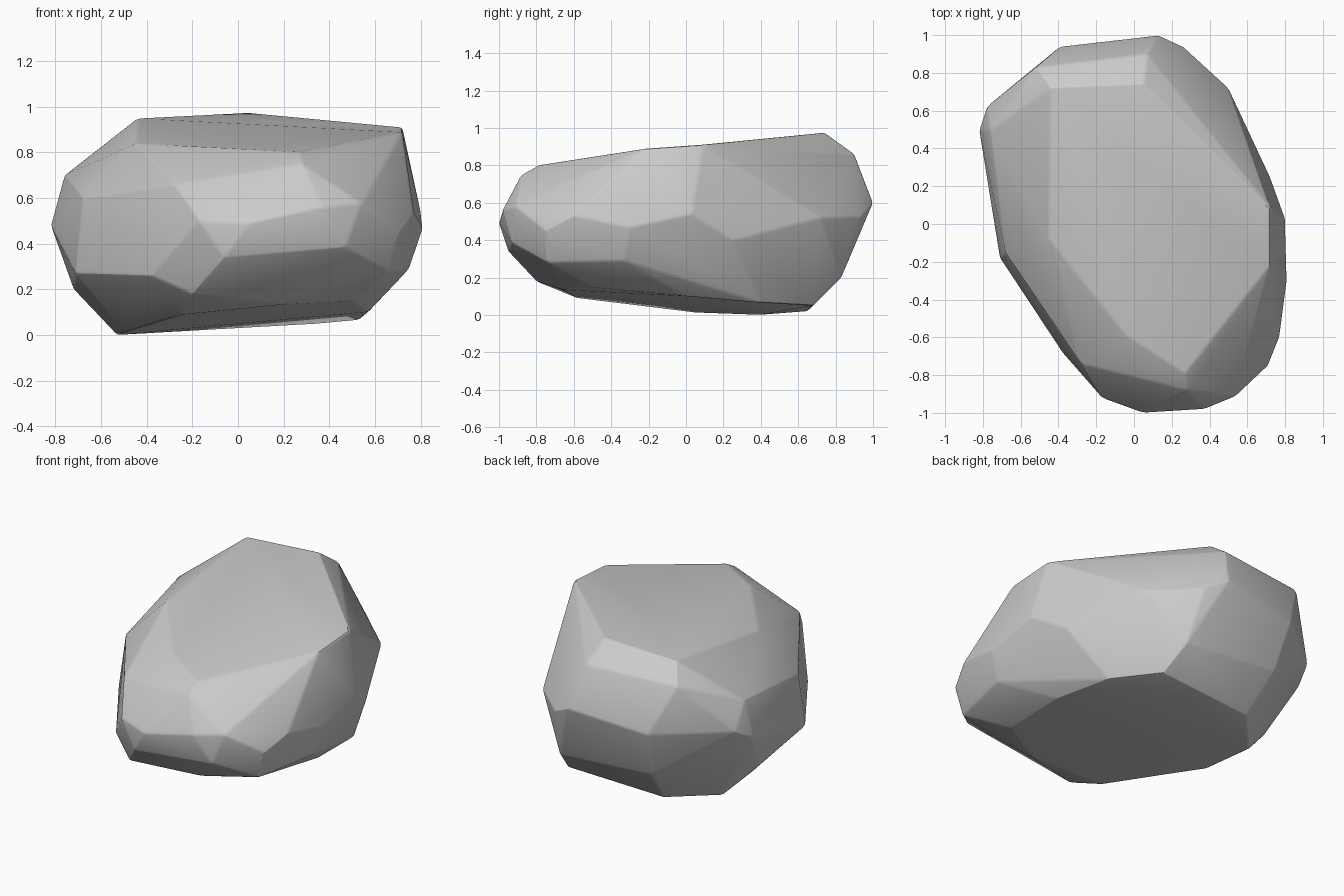
import bpy, bmesh
from math import radians

if "Cube" in bpy.data.objects:
    bpy.data.objects.remove(bpy.data.objects["Cube"])

# Corner points of the boulder, from the tilted underside up to the crown
underside = [(-.53, .4, 0), (-.5, .05, .01), (-.25, -.58, .09), (.2, -.66, .135), (.5, -.5, .15),
             (.57, 0, .1), (.53, .4, .065), (.35, .68, .05), (-.3, .65, .02)]
lower = [(-.72, .3, .2), (-.71, -.18, .27), (-.38, -.68, .26), (-.2, -.8, .18), (-.06, -.95, .34),
         (.47, -.93, .385), (.66, -.74, .28), (.75, -.33, .29), (.72, .25, .4), (.3, .83, .2),
         (.15, .9, .36), (-.35, .84, .25)]
girth = [(-.82, .5, .48), (-.17, -.92, .5), (.05, -1, .49), (.37, -.98, .56), (.54, -.91, .58),
         (.71, -.75, .45), (.77, -.6, .53), (.81, -.3, .47), (.8, .03, .54), (.5, .72, .52),
         (.26, .94, .53), (.13, 1, .6), (-.39, .94, .55), (-.78, .62, .55)]
shoulder = [(-.76, .5, .7), (-.68, -.15, .6), (-.28, -.74, .66), (.28, -.88, .75),
            (.07, .9, .86), (-.52, .83, .85)]
crown = [(-.44, .72, .95), (.05, .74, .975), (.72, .09, .91), (.72, -.22, .89),
         (.27, -.79, .8), (-.04, -.59, .82), (-.45, -.08, .84)]

# Boulder: wrap the points, then merge nearly coplanar facets
bm = bmesh.new()
for ring in (underside, lower, girth, shoulder, crown):
    for p in ring:
        bm.verts.new(p)
bmesh.ops.convex_hull(bm, input=bm.verts[:])
bmesh.ops.delete(bm, geom=[v for v in bm.verts if not v.link_faces], context='VERTS')
bmesh.ops.dissolve_limit(bm, angle_limit=radians(7), verts=bm.verts[:], edges=bm.edges[:])
bmesh.ops.recalc_face_normals(bm, faces=bm.faces[:])
mesh = bpy.data.meshes.new("boulder")
bm.to_mesh(mesh)
bm.free()
boulder = bpy.data.objects.new("boulder", mesh)
bpy.context.collection.objects.link(boulder)

# Worn edges
bevel = boulder.modifiers.new("worn_edges", 'BEVEL')
bevel.width = 0.012
bevel.segments = 2
bevel.limit_method = 'ANGLE'
bevel.angle_limit = radians(12)

bpy.context.view_layer.objects.active = boulder
boulder.select_set(True)
bpy.ops.object.modifier_apply(modifier=bevel.name)
bpy.ops.object.shade_smooth_by_angle(angle=radians(18))
